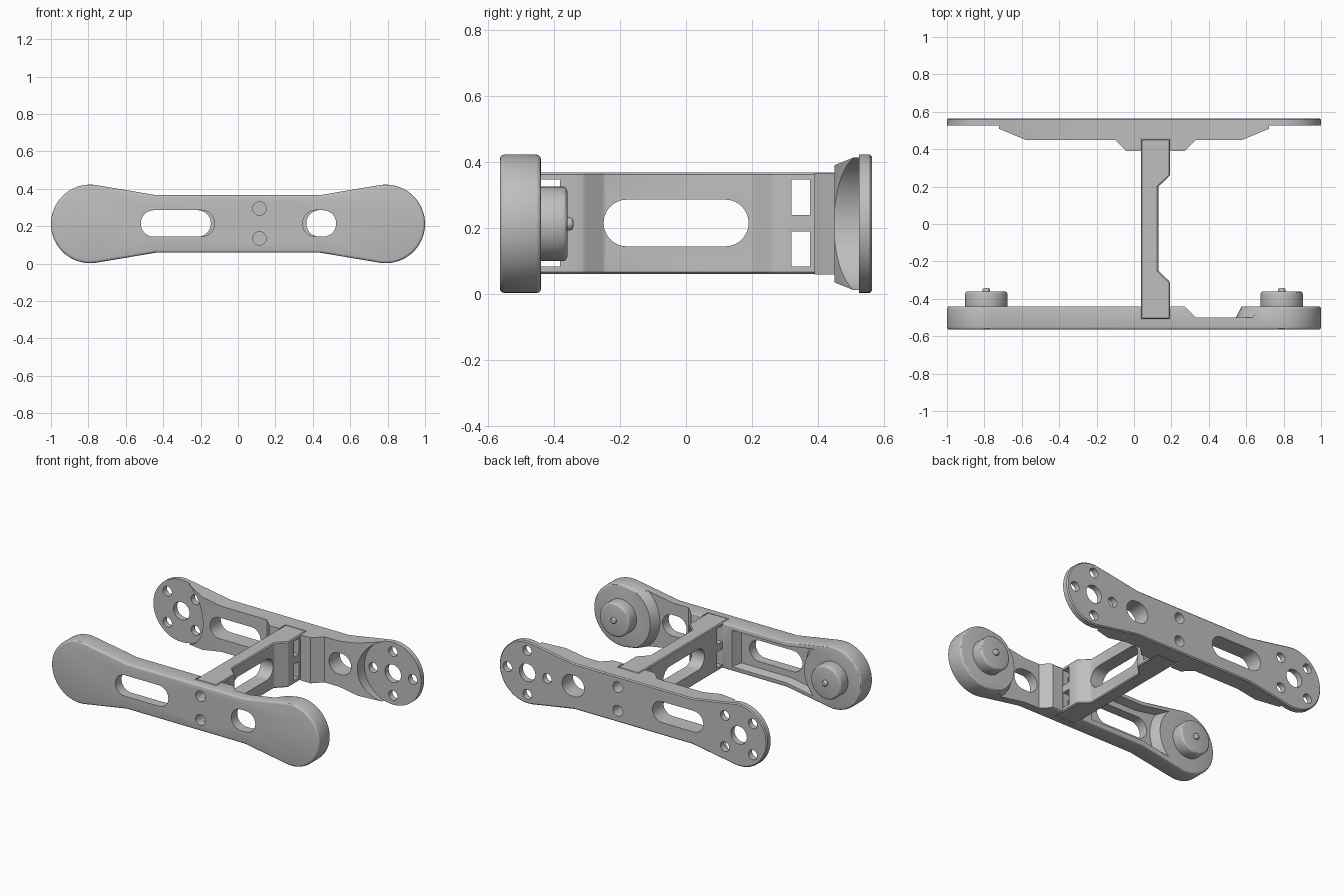
import bpy, bmesh
from math import sin, cos, pi, radians

cube = bpy.data.objects.get("Cube")
if cube:
    bpy.data.objects.remove(cube, do_unlink=True)

MID = 0.2125      # height of the arm centre line
END = 0.79        # distance of the round ends from the middle
R = 0.21          # radius of the round ends

grey = bpy.data.materials.new("plain grey")
grey.use_nodes = True
grey.diffuse_color = (0.52, 0.52, 0.52, 1)
grey.node_tree.nodes["Principled BSDF"].inputs["Base Color"].default_value = grey.diffuse_color


def prism(name, pts, axis, lo, hi, taper=1.0):
    """Extrude a 2D outline along an axis; taper scales the low end about its centre."""
    place = {"x": lambda a, b, d: (d, a, b),
             "y": lambda a, b, d: (a, d, b),
             "z": lambda a, b, d: (a, b, d)}[axis]
    ca = (min(p[0] for p in pts) + max(p[0] for p in pts)) / 2
    cb = (min(p[1] for p in pts) + max(p[1] for p in pts)) / 2
    bm = bmesh.new()
    low = [bm.verts.new(place(ca + (a - ca) * taper, cb + (b - cb) * taper, lo)) for a, b in pts]
    high = [bm.verts.new(place(a, b, hi)) for a, b in pts]
    bm.faces.new(low)
    bm.faces.new(high)
    n = len(pts)
    for i in range(n):
        j = (i + 1) % n
        bm.faces.new((low[i], low[j], high[j], high[i]))
    bmesh.ops.recalc_face_normals(bm, faces=bm.faces)
    mesh = bpy.data.meshes.new(name)
    bm.to_mesh(mesh)
    bm.free()
    mesh.materials.append(grey)
    ob = bpy.data.objects.new(name, mesh)
    bpy.context.scene.collection.objects.link(ob)
    return ob


def activate(ob):
    bpy.ops.object.select_all(action="DESELECT")
    bpy.context.view_layer.objects.active = ob
    ob.select_set(True)


def bevel(ob, width, segments=2):
    activate(ob)
    mod = ob.modifiers.new("bevel", "BEVEL")
    mod.width, mod.segments = width, segments
    mod.limit_method, mod.angle_limit = "ANGLE", radians(35)
    bpy.ops.object.modifier_apply(modifier=mod.name)
    return ob


def cut(ob, *cutters):
    for c in cutters:
        activate(ob)
        mod = ob.modifiers.new("cut", "BOOLEAN")
        mod.operation, mod.solver, mod.object = "DIFFERENCE", "EXACT", c
        bpy.ops.object.modifier_apply(modifier=mod.name)
        bpy.data.objects.remove(c, do_unlink=True)
    return ob


def smooth(ob):
    activate(ob)
    bpy.ops.object.shade_smooth_by_angle(angle=radians(30))


def arc(cx, cy, r, start, end, n):
    return [(cx + r * cos(start + (end - start) * i / n),
             cy + r * sin(start + (end - start) * i / n)) for i in range(n + 1)]


def circle(cx, cy, r, n=40):
    return arc(cx, cy, r, 0, 2 * pi, n)[:-1]


def slot(a, b, z, r):
    return arc(b - r, z, r, -pi / 2, pi / 2, 14) + arc(a + r, z, r, pi / 2, 3 * pi / 2, 14)


def box(a0, a1, b0, b1):
    return [(a0, b0), (a1, b0), (a1, b1), (a0, b1)]


def outline():
    """Arm shape: two round ends joined by tangents to a narrow waist."""
    t = radians(99.8)
    return (arc(END, MID, R, -t, t, 44) + [(0.44, MID + 0.154), (-0.44, MID + 0.154)]
            + arc(-END, MID, R, pi - t, pi + t, 44)
            + [(-0.44, MID - 0.154), (0.44, MID - 0.154)])


def screw_holes(lo, hi):
    return [prism("cutter", circle(0.115, z, 0.036, 24), "y", lo, hi) for z in (0.135, 0.295)]


def end_blend(side):
    """Flared boss kept around a round end when pockets are cut."""
    return prism("cutter", circle(side * END, MID, 0.2, 48), "y", -0.53, -0.41, 1.3)


# Front arm: bevelled plate with bar channel, inner notch and pocket
front_arm = bevel(prism("front_arm", outline(), "y", -0.565, -0.44), 0.014, 3)
notch = prism("cutter", [(0.26, -0.43), (0.33, -0.5), (END, -0.5), (END, -0.43)], "z", -0.1, 0.6)
pocket = prism("cutter", [(-0.03, MID - 0.125), (-0.03, MID + 0.125), (-0.44, MID + 0.125),
                          (-0.7, MID + 0.17), (-0.7, MID - 0.17), (-0.44, MID - 0.125)],
               "y", -0.5, -0.43, 0.9)
cut(notch, end_blend(1))
cut(pocket, end_blend(-1))
cut(front_arm, notch, pocket,
    prism("cutter", box(0.035, 0.195, -0.51, -0.4), "z", -0.1, 0.6),
    prism("cutter", slot(-0.52, -0.125, 0.215, 0.071), "y", -0.7, -0.3),
    prism("cutter", slot(0.345, 0.525, 0.215, 0.071), "y", -0.7, -0.3),
    *screw_holes(-0.7, -0.4))
smooth(front_arm)

# Round caps and pivot pins on the front arm
for side, word in ((-1, "right"), (1, "left")):
    cap = prism(word + "_cap", circle(side * END, MID, 0.113, 48), "y", -0.46, -0.36)
    smooth(bevel(cap, 0.014, 3))
    pin = prism(word + "_pin", circle(side * END, MID, 0.02, 20), "y", -0.375, -0.342)
    smooth(bevel(pin, 0.01, 3))

# Back arm: stepped inner profile, channel for the bar, spot-faced ends
back_arm = bevel(prism("back_arm", outline(), "y", 0.36, 0.565), 0.007, 1)
inner = [(-1.2, 0.2), (-1.2, 0.525), (-0.76, 0.525), (-0.58, 0.45), (-0.1, 0.45), (-0.04, 0.39),
         (0.035, 0.39), (0.035, 0.456), (0.195, 0.456), (0.195, 0.39), (0.27, 0.39),
         (0.33, 0.45), (0.58, 0.45), (0.76, 0.525), (1.2, 0.525), (1.2, 0.2)]
cut(back_arm, prism("cutter", inner, "z", -0.1, 0.6),
    prism("cutter", slot(-0.525, -0.145, 0.215, 0.071), "y", 0.2, 0.7),
    prism("cutter", slot(0.365, 0.53, 0.215, 0.071), "y", 0.2, 0.7),
    *screw_holes(0.4, 0.7))
for side, turn in ((-1, pi / 4), (1, 0)):
    cut(back_arm,
        prism("cutter", circle(side * END, MID, 0.213, 64), "y", 0.2, 0.5255),
        prism("cutter", circle(side * END, MID, 0.06, 32), "y", 0.4, 0.7))
    for k in range(4):
        a = turn + k * pi / 2
        hole = circle(side * END + 0.148 * cos(a), MID + 0.148 * sin(a), 0.033, 20)
        cut(back_arm, prism("cutter", hole, "y", 0.4, 0.7))
smooth(back_arm)

# Cross bar: thick ends, long window and nut slots
bar = [(0.037, -0.509), (0.193, -0.509), (0.193, -0.31), (0.13, -0.25), (0.13, 0.2),
       (0.193, 0.26), (0.193, 0.455), (0.037, 0.455)]
cross_bar = bevel(prism("cross_bar", bar, "z", 0.06, 0.368), 0.006, 1)
cut(cross_bar, prism("cutter", slot(-0.25, 0.19, 0.215, 0.071), "x", -0.2, 0.4))
for y0, y1 in ((-0.44, -0.383), (0.32, 0.376)):
    for z0, z1 in ((0.083, 0.19), (0.24, 0.347)):
        cut(cross_bar, prism("cutter", box(y0, y1, z0, z1), "x", -0.2, 0.4))
cut(cross_bar, *screw_holes(-0.6, -0.41), *screw_holes(0.35, 0.6))
smooth(cross_bar)
bpy.ops.object.select_all(action="DESELECT")
